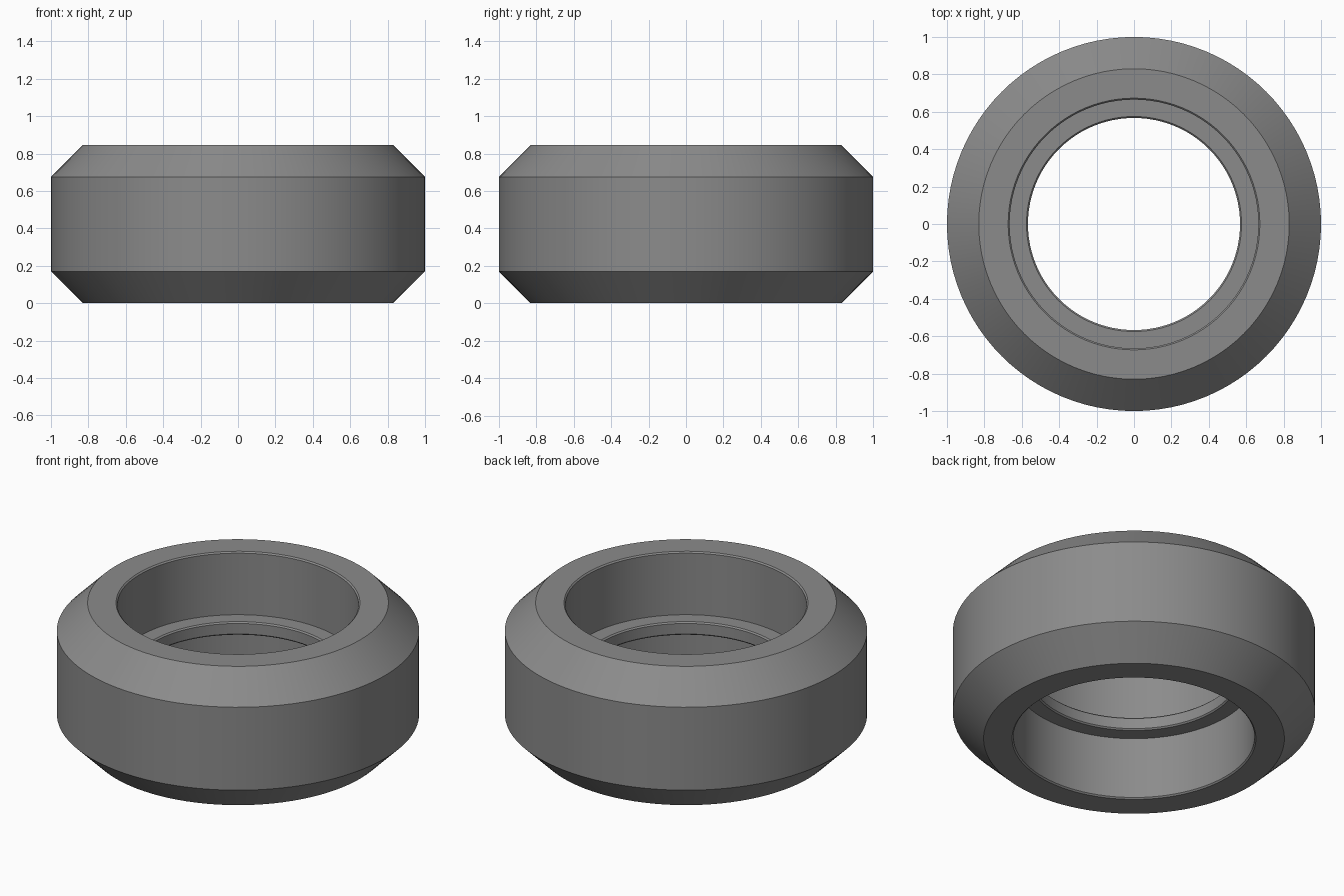
import bpy, bmesh, math

cube = bpy.data.objects.get("Cube")
if cube:
    bpy.data.objects.remove(cube, do_unlink=True)

SEGMENTS = 96
MID = 0.4225      # half the height
EDGE = 0.008      # small edge break on the bore and ledge

# Grey material
grey = bpy.data.materials.new("medium_grey")
grey.use_nodes = True
colour = (0.26, 0.26, 0.26, 1)
grey.diffuse_color = colour
grey.node_tree.nodes["Principled BSDF"].inputs["Base Color"].default_value = colour

# Upper half of the cross-section as (radius, height above the middle), inside to outside
bore, ledge, ledge_half = 0.665, 0.567, 0.04
upper = [
    (ledge, ledge_half - EDGE),
    (ledge + EDGE, ledge_half),
    (bore, ledge_half),
    (bore, MID - EDGE),
    (bore + EDGE, MID),
    (0.83, MID),
    (1.0, 0.2525),
]
section = upper + [(r, -h) for r, h in reversed(upper)]

# Turn the closed section around the z axis
bm = bmesh.new()
rings = []
for i in range(SEGMENTS):
    a = math.tau * i / SEGMENTS
    rings.append([bm.verts.new((r * math.cos(a), r * math.sin(a), MID + h)) for r, h in section])
for i, ring in enumerate(rings):
    after = rings[(i + 1) % SEGMENTS]
    for j in range(len(section)):
        k = (j + 1) % len(section)
        bm.faces.new((ring[j], ring[k], after[k], after[j]))
bmesh.ops.recalc_face_normals(bm, faces=bm.faces)

mesh = bpy.data.meshes.new("chamfered_ring")
bm.to_mesh(mesh)
bm.free()
mesh.materials.append(grey)
body = bpy.data.objects.new("chamfered_ring", mesh)
bpy.context.collection.objects.link(body)

# Smooth round walls with crisp chamfer edges
bpy.ops.object.select_all(action="DESELECT")
body.select_set(True)
bpy.context.view_layer.objects.active = body
bpy.ops.object.shade_smooth_by_angle(angle=math.radians(30))
